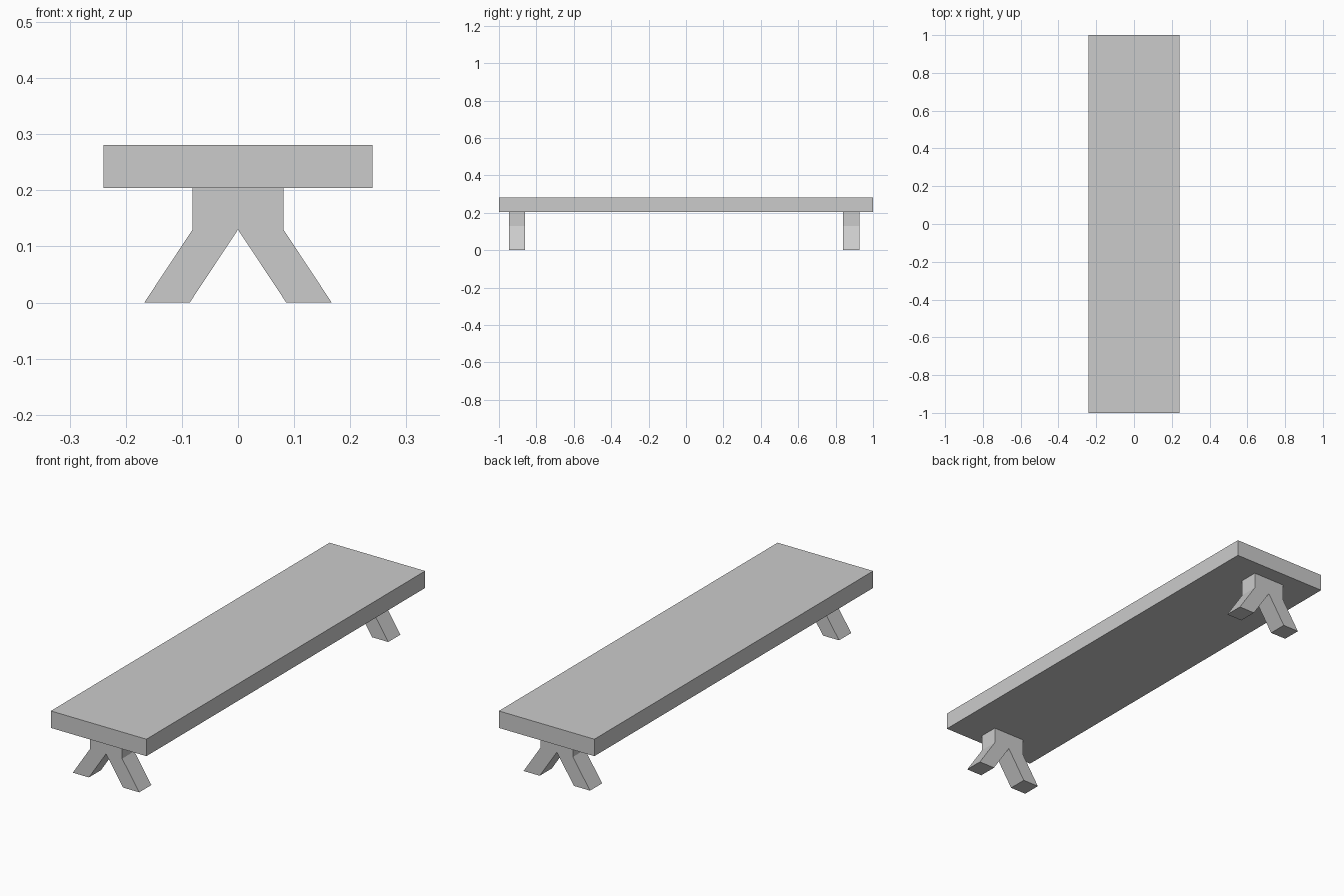
import bpy, bmesh
from mathutils import Vector

if "Cube" in bpy.data.objects:
    bpy.data.objects.remove(bpy.data.objects["Cube"])

SEAT_BOTTOM, SEAT_TOP = 0.204, 0.281


def extrude_profile(name, profile, y0, y1):
    """Extrude a closed x/z outline along y."""
    bm = bmesh.new()
    face = bm.faces.new([bm.verts.new((x, y0, z)) for x, z in profile])
    geom = bmesh.ops.extrude_face_region(bm, geom=[face])["geom"]
    verts = [g for g in geom if isinstance(g, bmesh.types.BMVert)]
    bmesh.ops.translate(bm, verts=verts, vec=Vector((0, y1 - y0, 0)))
    bmesh.ops.recalc_face_normals(bm, faces=bm.faces)
    mesh = bpy.data.meshes.new(name)
    bm.to_mesh(mesh)
    bm.free()
    obj = bpy.data.objects.new(name, mesh)
    bpy.context.collection.objects.link(obj)
    return obj


# Long flat plank
extrude_profile("seat", [(-0.24, SEAT_BOTTOM), (0.24, SEAT_BOTTOM),
                         (0.24, SEAT_TOP), (-0.24, SEAT_TOP)], -1, 1)

# Forked trestle legs: right half of the outline, mirrored to the left
half = [(0.086, 0), (0.167, 0), (0.081, 0.13), (0.081, SEAT_BOTTOM)]
outline = [(0, 0.13)] + half + [(-x, z) for x, z in reversed(half)]
for name, y0, y1 in (("front_leg", -0.947, -0.86), ("back_leg", 0.84, 0.927)):
    extrude_profile(name, outline, y0, y1)
